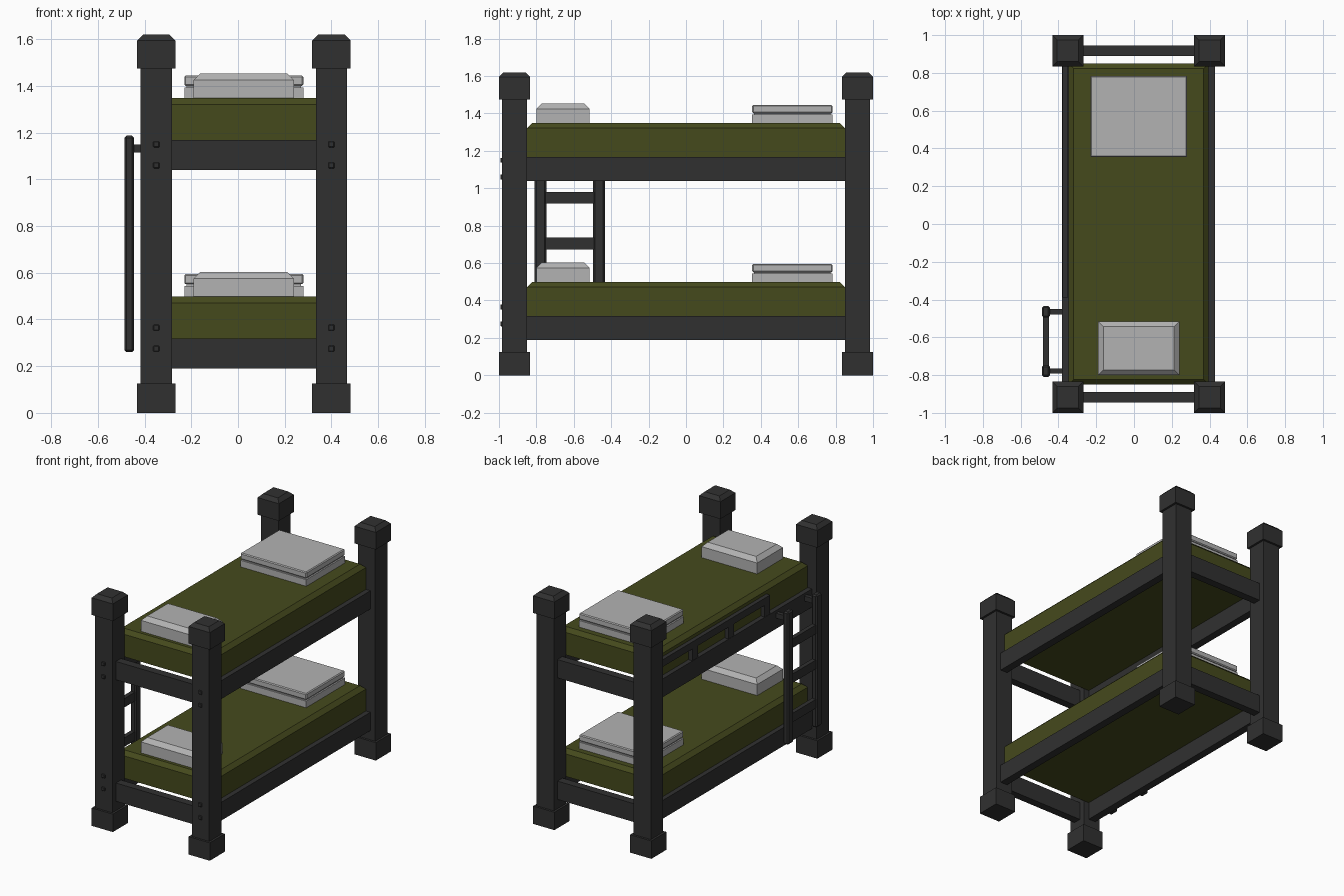
import bpy
import bmesh
from mathutils import Vector

if "Cube" in bpy.data.objects:
    bpy.data.objects.remove(bpy.data.objects["Cube"], do_unlink=True)


def material(name, rgb):
    m = bpy.data.materials.new(name)
    m.use_nodes = True
    color = (*rgb, 1)
    m.diffuse_color = color
    m.node_tree.nodes["Principled BSDF"].inputs["Base Color"].default_value = color
    return m


FRAME = material("dark_grey_frame", (0.030, 0.030, 0.030))
OLIVE = material("olive_fabric", (0.060, 0.068, 0.012))
LINEN = material("grey_linen", (0.45, 0.45, 0.45))


def box(name, xs, ys, zs, mat, bevel=0, top_only=False):
    """Box between the given ranges, with all or only the top edges chamfered."""
    bm = bmesh.new()
    bmesh.ops.create_cube(bm, size=1)
    for v in bm.verts:
        v.co = Vector([r[0] + (c + 0.5) * (r[1] - r[0])
                       for c, r in zip(v.co, (xs, ys, zs))])
    if bevel:
        edges = [e for e in bm.edges if not top_only
                 or min(v.co.z for v in e.verts) > zs[1] - 1e-4]
        bmesh.ops.bevel(bm, geom=edges, offset=bevel, segments=1, affect="EDGES")
    mesh = bpy.data.meshes.new(name)
    bm.to_mesh(mesh)
    bm.free()
    mesh.materials.append(mat)
    ob = bpy.data.objects.new(name, mesh)
    bpy.context.collection.objects.link(ob)


def around(c, half):
    return (c - half, c + half)


POST_X = {"right": -0.35, "left": 0.40}
POST_Y = {"front": -0.917, "back": 0.917}
BEDS = {"lower": 0.19, "upper": 1.04}

# Corner posts with feet and chamfered caps
for side, x in POST_X.items():
    for end, y in POST_Y.items():
        tag = f"{end}_{side}"
        wide = around(x, 0.082), around(y, 0.083)
        box(f"{tag}_post", around(x, 0.067), around(y, 0.068), (0.1, 1.5), FRAME)
        box(f"{tag}_foot", *wide, (0, 0.125), FRAME)
        box(f"{tag}_cap", *wide, (1.475, 1.62), FRAME, 0.025, True)

for level, z in BEDS.items():
    rail_z = (z, z + 0.128)
    # Bed frame
    for end, y in POST_Y.items():
        box(f"{level}_{end}_rail", (-0.3, 0.35), around(y, 0.028), rail_z, FRAME)
    box(f"{level}_right_rail", (-0.38, -0.325), (-0.86, 0.86), rail_z, FRAME)
    box(f"{level}_left_rail", (0.375, 0.43), (-0.86, 0.86), rail_z, FRAME)
    # Bolt heads on the front posts
    for side, x in POST_X.items():
        for i, dz in enumerate((0.085, 0.175) if level == "lower" else (0.02, 0.11)):
            box(f"{level}_{side}_bolt_{i}", around(x, 0.013), (-0.993, -0.98),
                around(z + dz, 0.013), FRAME, 0.003)
    # Bedding, with the mattress resting on the rails
    top = z + 0.308
    box(f"{level}_mattress", (-0.347, 0.395), (-0.85, 0.85),
        (z + 0.124, top), OLIVE, 0.027, True)
    box(f"{level}_pillow", (-0.19, 0.24), (-0.8, -0.515),
        (top, top + 0.105), LINEN, 0.028, True)
    blanket_x, blanket_y = (-0.23, 0.28), (0.354, 0.783)
    box(f"{level}_blanket_bottom", blanket_x, blanket_y, (top, top + 0.046), LINEN)
    box(f"{level}_blanket_core", (-0.22, 0.27), (0.364, 0.773),
        (top + 0.04, top + 0.06), LINEN)
    box(f"{level}_blanket_top", blanket_x, blanket_y,
        (top + 0.053, top + 0.097), LINEN, 0.006)

# Guard rail on the ladder side of the upper bed
GUARD_X = (-0.378, -0.349)
box("guard_top_bar", GUARD_X, (-0.39, 0.85), (1.25, 1.30), FRAME)
for i, y in enumerate((-0.36, 0.04, 0.44)):
    box(f"guard_upright_{i}", GUARD_X, around(y, 0.03), (1.16, 1.26), FRAME)

# Ladder
for name, y in (("front", -0.778), ("back", -0.465)):
    box(f"ladder_{name}_rail", around(-0.466, 0.021), around(y, 0.031),
        (0.26, 1.187), FRAME, 0.009)
    box(f"ladder_{name}_hook", (-0.46, -0.37), around(y, 0.014),
        (1.115, 1.15), FRAME)
for i, z in enumerate((0.43, 0.705, 0.95)):
    box(f"ladder_rung_{i}", around(-0.466, 0.015), (-0.77, -0.47),
        around(z, 0.031), FRAME)
